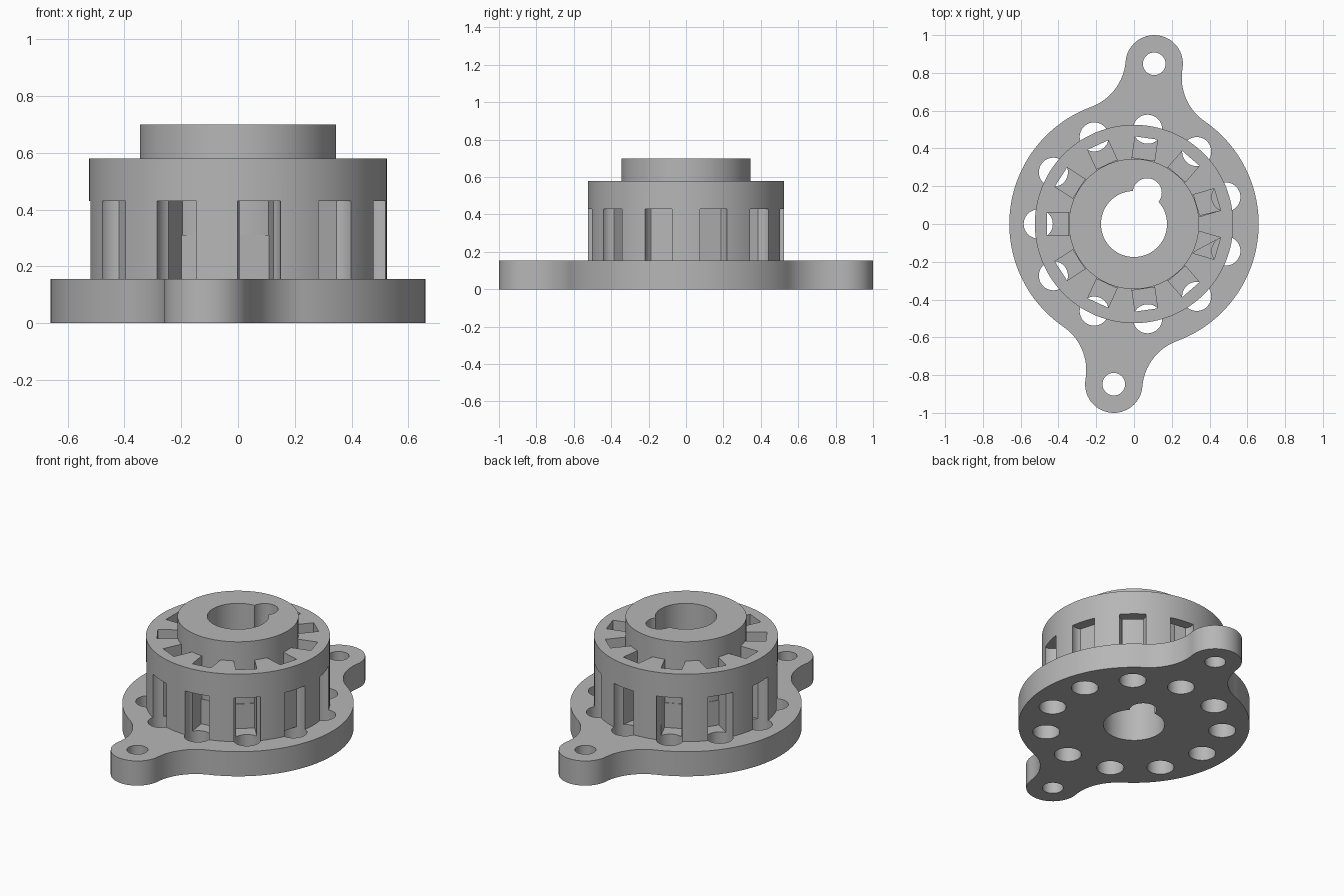
import bpy, bmesh
from math import sin, cos, pi, atan2, acos, radians
from mathutils import Vector

if "Cube" in bpy.data.objects:
    bpy.data.objects.remove(bpy.data.objects["Cube"])

COUNT = 11                      # pockets around the drum
DECK, DRUM_TOP, TOP = 0.155, 0.58, 0.70
EAR = Vector((0.107, 0.848))
ANGLES = [pi + k * 2 * pi / COUNT for k in range(COUNT)]

grey = bpy.data.materials.new("plain_grey")
grey.use_nodes = True
grey.diffuse_color = (0.47, 0.47, 0.47, 1)
grey.node_tree.nodes["Principled BSDF"].inputs["Base Color"].default_value = grey.diffuse_color


def arc(center, radius, start, end, steps):
    return [Vector((center[0] + radius * cos(start + (end - start) * i / steps),
                    center[1] + radius * sin(start + (end - start) * i / steps)))
            for i in range(steps + 1)]


def circle(center, radius, steps=64):
    return arc(center, radius, 0, 2 * pi, steps)[:-1]


def slot(angle, inner, outer, half):
    out, side = Vector((cos(angle), sin(angle))), Vector((-sin(angle), cos(angle)))
    return [out * inner - side * half, out * outer - side * half,
            out * outer + side * half, out * inner + side * half]


def prism(name, outlines, z0, z1):
    """Extrude one or more counter-clockwise outlines from z0 to z1."""
    bm = bmesh.new()
    for pts in outlines:
        low = [bm.verts.new((p.x, p.y, z0)) for p in pts]
        high = [bm.verts.new((p.x, p.y, z1)) for p in pts]
        bm.faces.new(low[::-1])
        bm.faces.new(high)
        for i in range(len(pts)):
            j = (i + 1) % len(pts)
            bm.faces.new((low[i], low[j], high[j], high[i]))
    mesh = bpy.data.meshes.new(name)
    bm.to_mesh(mesh)
    bm.free()
    ob = bpy.data.objects.new(name, mesh)
    bpy.context.collection.objects.link(ob)
    return ob


def combine(target, tool, operation):
    """Apply a boolean and discard the tool."""
    mod = target.modifiers.new("boolean", "BOOLEAN")
    mod.operation, mod.object, mod.solver = operation, tool, "EXACT"
    bpy.context.view_layer.update()
    graph = bpy.context.evaluated_depsgraph_get()
    mesh = bpy.data.meshes.new_from_object(target.evaluated_get(graph))
    target.modifiers.clear()
    target.data = mesh
    bpy.data.objects.remove(tool)


def flange_outline(body=0.66, ear=0.152, fillet=0.28):
    """Round plate with two opposite ears blended in by concave fillets."""
    ear_angle, dist = atan2(EAR.y, EAR.x), EAR.length
    a, b = body + fillet, ear + fillet
    spread = acos((a * a + dist * dist - b * b) / (2 * a * dist))
    pts = []
    for turn in (0, pi):
        base = ear_angle + turn
        hub = Vector((cos(base), sin(base))) * dist
        first = Vector((cos(base - spread), sin(base - spread))) * a
        last = Vector((cos(base + spread), sin(base + spread))) * a
        lean = atan2(first.y - hub.y, first.x - hub.x)
        swing = (base - lean + pi) % (2 * pi) - pi
        # fillet in, ear, fillet out, then the body to the next ear
        start = base - spread + pi
        turn_in = (lean + pi - start + pi) % (2 * pi) - pi
        pts += arc(first, fillet, start, start + turn_in, 16)[:-1]
        pts += arc(hub, ear, base - swing, base + swing, 32)[:-1]
        end = base + spread + pi
        pts += arc(last, fillet, end + turn_in * -1, end, 16)[:-1]
        pts += arc((0, 0), body, base + spread, base + pi - spread, 48)[:-1]
    return pts


# Slotted drum around the central hub
body = prism("flanged_hub", [circle((0, 0), 0.525, 128)], 0.1, DRUM_TOP)
combine(body, prism("upper_slots", [slot(a, 0.3, 0.46, 0.06) for a in ANGLES], 0.31, 0.65), "DIFFERENCE")
combine(body, prism("lower_slots", [slot(a, 0.347, 0.46, 0.06) for a in ANGLES], 0.05, 0.32), "DIFFERENCE")
combine(body, prism("hub", [circle((0, 0), 0.345, 96)], 0.08, TOP), "UNION")

# Eared mounting flange
combine(body, prism("flange", [flange_outline()], 0, DECK), "UNION")

# Round pockets that rise from below and open the drum wall as windows
pockets = [circle((0.507 * cos(a), 0.507 * sin(a)), 0.077, 48) for a in ANGLES]
combine(body, prism("pockets", pockets, -0.1, 0.43), "DIFFERENCE")

# Bolt holes, shaft bore and key hole
combine(body, prism("bolt_holes", [circle(EAR, 0.06, 40), circle(-EAR, 0.06, 40)], -0.1, 0.3), "DIFFERENCE")
combine(body, prism("bore", [circle((0, 0), 0.175)], -0.1, 0.9), "DIFFERENCE")
combine(body, prism("key_hole", [circle((0.07, 0.165), 0.077, 48)], -0.1, 0.9), "DIFFERENCE")

body.data.materials.clear()
body.data.materials.append(grey)
bpy.ops.object.select_all(action="DESELECT")
body.select_set(True)
bpy.context.view_layer.objects.active = body
bpy.ops.object.shade_smooth_by_angle(angle=radians(30))
